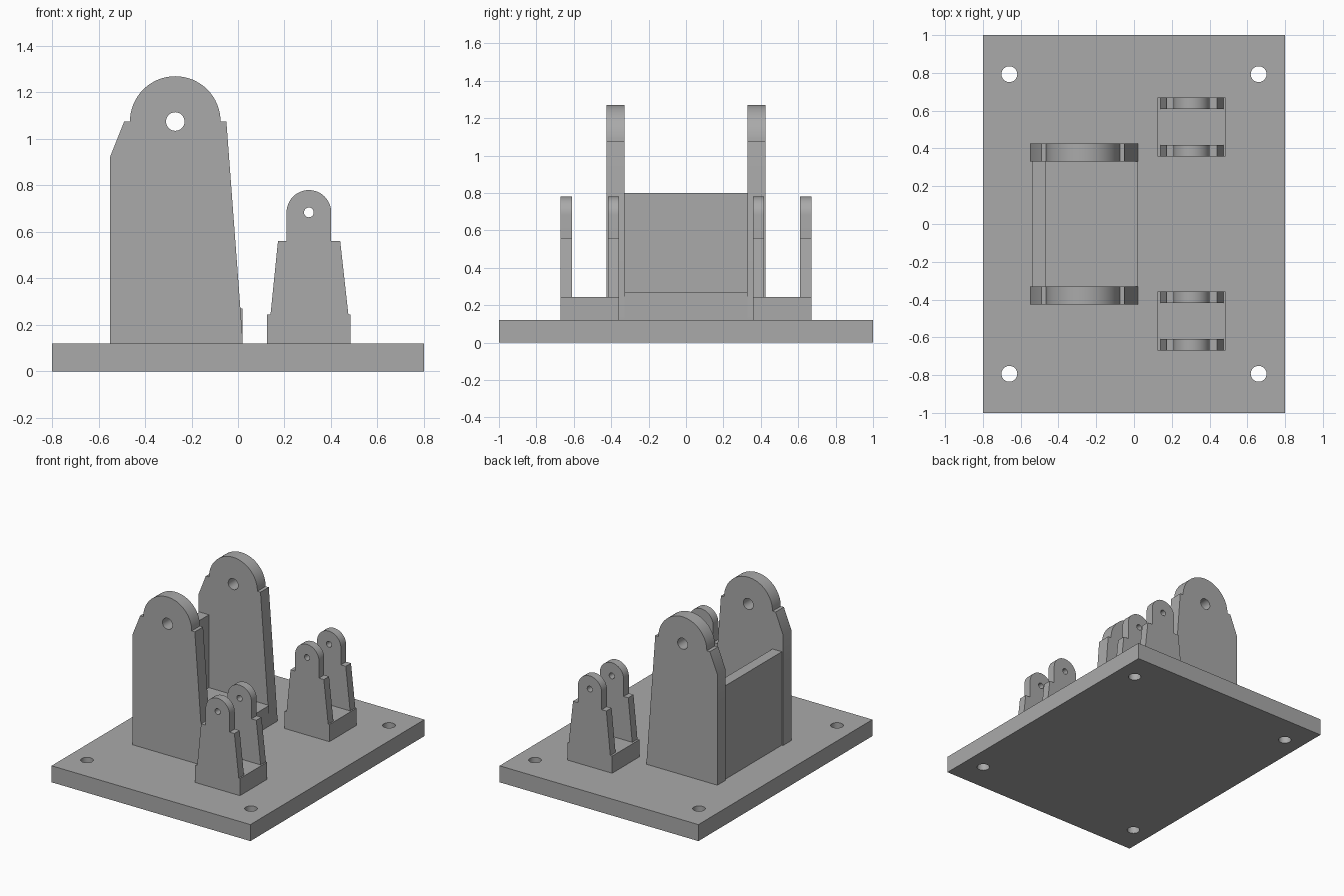
import bpy, bmesh
from math import sin, cos, pi, radians
from mathutils import Matrix

if "Cube" in bpy.data.objects:
    bpy.data.objects.remove(bpy.data.objects["Cube"])

grey = bpy.data.materials.new("plain grey")
grey.use_nodes = True
grey.diffuse_color = (0.4, 0.4, 0.4, 1)
grey.node_tree.nodes["Principled BSDF"].inputs["Base Color"].default_value = (0.4, 0.4, 0.4, 1)


def add_object(name, bm):
    bmesh.ops.recalc_face_normals(bm, faces=bm.faces)
    mesh = bpy.data.meshes.new(name)
    bm.to_mesh(mesh)
    bm.free()
    mesh.materials.append(grey)
    obj = bpy.data.objects.new(name, mesh)
    bpy.context.collection.objects.link(obj)
    return obj


def box(name, x0, x1, y0, y1, z0, z1):
    bm = bmesh.new()
    bmesh.ops.create_cube(bm, size=1)
    bmesh.ops.scale(bm, vec=(x1 - x0, y1 - y0, z1 - z0), verts=bm.verts)
    bmesh.ops.translate(bm, vec=((x0 + x1) / 2, (y0 + y1) / 2, (z0 + z1) / 2), verts=bm.verts)
    return add_object(name, bm)


def plate(name, profile, y0, y1):
    """Extrude an outline in the xz plane from y0 to y1."""
    bm = bmesh.new()
    face = bm.faces.new([bm.verts.new((x, y0, z)) for x, z in profile])
    new = bmesh.ops.extrude_face_region(bm, geom=[face])["geom"]
    verts = [v for v in new if isinstance(v, bmesh.types.BMVert)]
    bmesh.ops.translate(bm, vec=(0, y1 - y0, 0), verts=verts)
    return add_object(name, bm)


def drill(obj, centre, radius, axis):
    """Cut a round hole through the object along an axis."""
    bm = bmesh.new()
    bmesh.ops.create_cone(bm, cap_ends=True, segments=32, radius1=radius, radius2=radius, depth=0.5)
    turn = Matrix.Rotation(pi / 2, 4, "X") if axis == "Y" else Matrix()
    bm.transform(Matrix.Translation(centre) @ turn)
    cutter = add_object("hole_cutter", bm)
    cutter.hide_render = True
    mod = obj.modifiers.new("hole", "BOOLEAN")
    mod.operation, mod.solver, mod.object = "DIFFERENCE", "EXACT", cutter
    bpy.context.view_layer.objects.active = obj
    bpy.ops.object.modifier_apply(modifier=mod.name)
    bpy.data.objects.remove(cutter)


def smooth(obj):
    bpy.ops.object.select_all(action="DESELECT")
    obj.select_set(True)
    bpy.context.view_layer.objects.active = obj
    bpy.ops.object.shade_smooth_by_angle(angle=radians(25))


def dome(cx, cz, r, steps=32):
    """Half circle running from left to right over the top."""
    return [(cx - r * cos(pi * i / steps), cz + r * sin(pi * i / steps)) for i in range(steps + 1)]


# Base plate with four corner bolt holes
base_top = 0.12
base = box("base_plate", -0.8, 0.8, -1, 1, 0, base_top)
for sx in (-1, 1):
    for sy in (-1, 1):
        drill(base, (sx * 0.66, sy * 0.793, base_top / 2), 0.042, "Z")
smooth(base)

# Outlines of the upright lugs
large_profile = ([(-0.55, base_top), (-0.55, 0.925), (-0.49, 1.075)]
                 + dome(-0.27, 1.075, 0.195)
                 + [(-0.05, 1.075), (0.02, 0.14), (0.02, base_top)])
small_profile = ([(0.14, 0.245), (0.172, 0.56), (0.209, 0.56)]
                 + dome(0.305, 0.684, 0.096)
                 + [(0.401, 0.56), (0.44, 0.56), (0.475, 0.245)])

# Large bracket: back wall and low floor between the lugs
box("large_bracket_wall", -0.54, -0.465, -0.33, 0.33, base_top, 0.8)
box("large_bracket_floor", -0.465, 0.02, -0.33, 0.33, base_top, 0.27)

# Lugs and small brackets, mirrored front to back
for side, s in (("front", -1), ("back", 1)):
    lug = plate(f"{side}_large_lug", large_profile, s * 0.33, s * 0.425)
    drill(lug, (-0.27, s * 0.38, 1.075), 0.04, "Y")
    smooth(lug)
    y0, y1 = sorted((s * 0.358, s * 0.67))
    box(f"{side}_small_bracket_foot", 0.125, 0.485, y0, y1, base_top, 0.245)
    for place, a, b in (("inner", 0.358, 0.418), ("outer", 0.61, 0.67)):
        lug = plate(f"{side}_small_{place}_lug", small_profile, s * a, s * b)
        drill(lug, (0.305, s * (a + b) / 2, 0.684), 0.021, "Y")
        smooth(lug)
